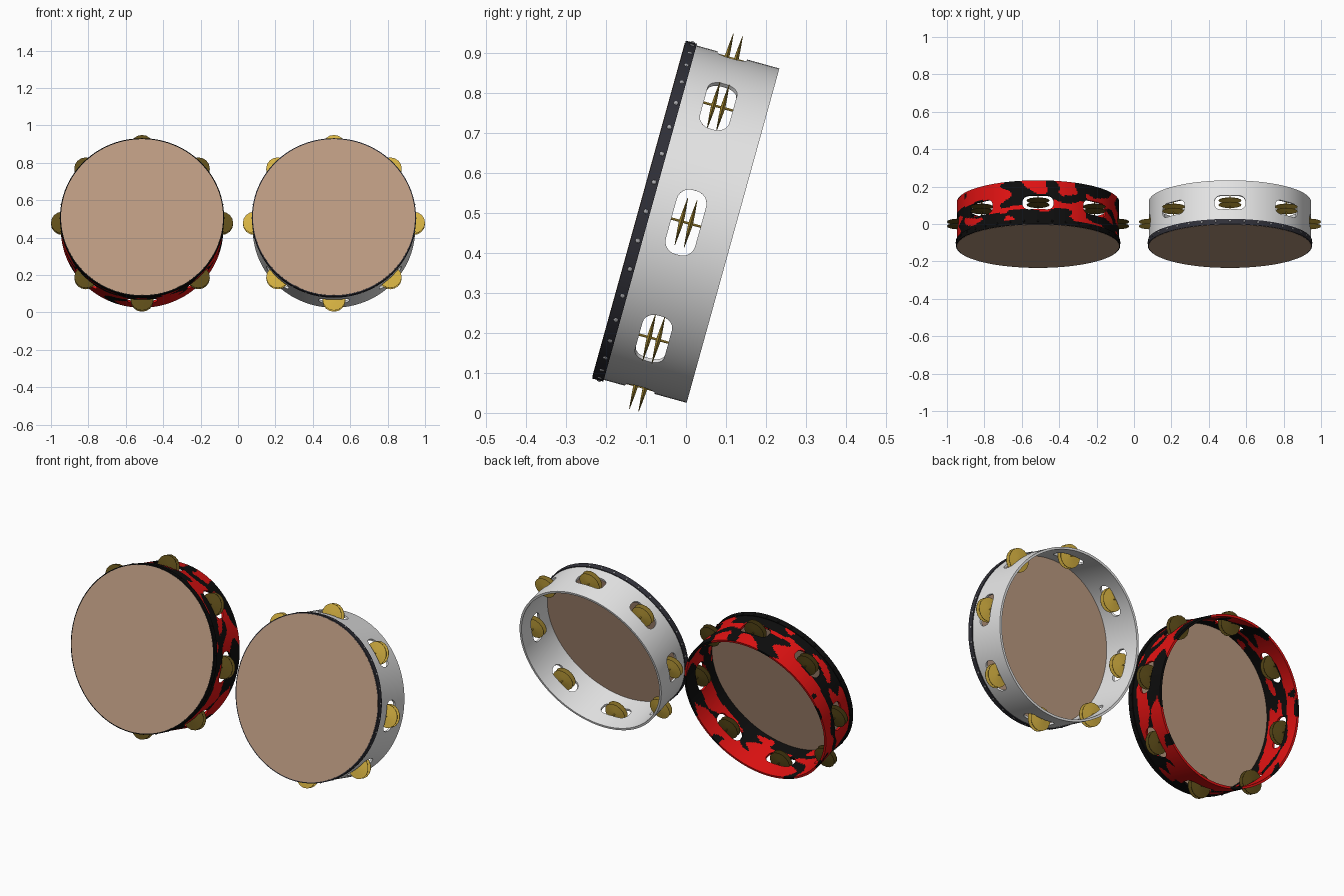
import bpy, bmesh, math
from mathutils import Matrix, Vector, noise

if "Cube" in bpy.data.objects:
    bpy.data.objects.remove(bpy.data.objects["Cube"])

R, T, H = 0.434, 0.012, 0.122        # rim radius, wall thickness, half depth
TILT = math.radians(74.5)


def material(name, r, g, b):
    m = bpy.data.materials.new(name)
    m.diffuse_color = (r, g, b, 1)
    m.use_nodes = True
    m.node_tree.nodes["Principled BSDF"].inputs["Base Color"].default_value = m.diffuse_color
    return m


SKIN = material("tan skin", 0.50, 0.325, 0.22)
WHITE = material("silver white", 0.80, 0.80, 0.80)
RED = material("red", 0.75, 0.006, 0.006)
BLACK = material("black", 0.004, 0.004, 0.004)
CHARCOAL = material("charcoal", 0.03, 0.03, 0.04)
STEEL = material("steel", 0.40, 0.40, 0.42)
GOLD = material("gold", 0.68, 0.45, 0.055)
BRONZE = material("dark bronze", 0.115, 0.076, 0.010)


def finish(name, bm, mats, world):
    bmesh.ops.recalc_face_normals(bm, faces=bm.faces)
    me = bpy.data.meshes.new(name)
    bm.to_mesh(me)
    bm.free()
    for m in mats:
        me.materials.append(m)
    ob = bpy.data.objects.new(name, me)
    bpy.context.collection.objects.link(ob)
    ob.matrix_world = world
    me.shade_smooth()
    me.set_sharp_from_angle(angle=math.radians(35))
    return ob


def lathe(bm, profile, n, mat=Matrix(), closed=True):
    """Revolve (radius, z) points round z."""
    rings = []
    for r, z in profile:
        if r == 0:
            rings.append([bm.verts.new(mat @ Vector((0, 0, z)))] * n)
        else:
            rings.append([bm.verts.new(mat @ Vector((r * math.cos(a), r * math.sin(a), z)))
                          for a in (2 * math.pi * i / n for i in range(n))])
    pairs = list(zip(rings, rings[1:]))
    if closed:
        pairs.append((rings[-1], rings[0]))
    for a, b in pairs:
        for i in range(n):
            j = (i + 1) % n
            quad = list(dict.fromkeys((a[i], a[j], b[j], b[i])))
            if len(quad) > 2:
                bm.faces.new(quad)


def slot_cutters(world):
    """Eight rounded windows reaching through the wall."""
    bm = bmesh.new()
    hl, hw, c = 0.083, 0.038, 0.032
    outline = []
    for k, (sx, sz) in enumerate(((1, 1), (-1, 1), (-1, -1), (1, -1))):
        for s in range(7):
            a = math.pi / 2 * (k + s / 6)
            outline.append((sx * (hl - c) + c * math.cos(a), sz * (hw - c) + c * math.sin(a)))
    for i in range(8):
        rot = Matrix.Rotation(i * math.pi / 4 + 1e-4, 4, 'Z')
        lo, hi = [[bm.verts.new(rot @ Vector((r, t, z))) for t, z in outline] for r in (0.36, 0.50)]
        bm.faces.new(lo)
        bm.faces.new(hi)
        for j in range(len(outline)):
            k = (j + 1) % len(outline)
            bm.faces.new((lo[j], lo[k], hi[k], hi[j]))
    ob = finish("slot_cutter", bm, [], world)
    ob.hide_render = True
    return ob


def is_black(p):
    """Flame-like blotches, running together near the drum head."""
    q = Vector((p.x * 5.5, p.y * 5.5, p.z * 13))
    q += 1.1 * noise.noise_vector(q * 0.7)
    return noise.noise(q) + max(0, p.z - 0.03) * 6 > 0.10


def rim(name, world, mats, n, rows):
    bm = bmesh.new()
    zs = [-H + (2 * H - 0.004) * i / rows for i in range(rows + 1)]
    lathe(bm, [(R, z) for z in zs] + [(R - T, z) for z in reversed(zs)], n)
    ob = finish(name, bm, mats, world)
    cutter = slot_cutters(world)
    mod = ob.modifiers.new("slots", 'BOOLEAN')
    mod.operation, mod.solver, mod.object = 'DIFFERENCE', 'EXACT', cutter
    bpy.context.view_layer.update()
    me = bpy.data.meshes.new_from_object(ob.evaluated_get(bpy.context.evaluated_depsgraph_get()))
    ob.modifiers.clear()
    ob.data = me
    bpy.data.objects.remove(cutter)
    me.materials.clear()
    for m in mats:
        me.materials.append(m)
    for f in me.polygons:
        f.material_index = int(len(mats) > 1 and is_black(f.center))
    me.shade_smooth()
    me.set_sharp_from_angle(angle=math.radians(35))


def tambourine(prefix, x, rim_mats, band_mat, stud_mat, jingle_mat, n, rows):
    world = Matrix.Translation((x, 0, 0.476)) @ Matrix.Rotation(TILT, 4, 'X')
    rim(prefix + "_rim", world, rim_mats, n, rows)

    # drum head
    bm = bmesh.new()
    lathe(bm, [(0, H + 0.001), (R - 0.001, H + 0.001), (R - 0.001, H - 0.005), (0, H - 0.005)],
          96, closed=False)
    finish(prefix + "_head", bm, [SKIN], world)

    # band holding the head
    bm = bmesh.new()
    lathe(bm, [(R - 0.002, H), (R + 0.0045, H), (R + 0.0045, H - 0.029), (R - 0.002, H - 0.029)], 96)
    finish(prefix + "_band", bm, [band_mat], world)

    # studs round the band
    bm = bmesh.new()
    for i in range(36):
        m = (Matrix.Rotation(i * math.pi / 18, 4, 'Z')
             @ Matrix.Translation((R + 0.004, 0, H - 0.018)) @ Matrix.Diagonal((0.6, 1, 1, 1)))
        bmesh.ops.create_uvsphere(bm, u_segments=8, v_segments=6, radius=0.0062, matrix=m)
    finish(prefix + "_studs", bm, [stud_mat], world)

    # pairs of jingles on pins
    bm = bmesh.new()
    for i in range(8):
        m = Matrix.Rotation(i * math.pi / 4, 4, 'Z') @ Matrix.Translation((R - 0.008, 0, 0))
        for z in (-0.012, 0.012):
            lathe(bm, [(0, z + 0.006), (0.022, z + 0.0045), (0.061, z + 0.0007),
                       (0.061, z - 0.0007), (0.022, z - 0.0045), (0, z - 0.006)], 16, m, False)
        lathe(bm, [(0, 0.04), (0.003, 0.04), (0.003, -0.04), (0, -0.04)], 8, m, False)
    finish(prefix + "_jingles", bm, [jingle_mat], world)


tambourine("red", -0.513, [RED, BLACK], BLACK, BLACK, BRONZE, 320, 32)
tambourine("white", 0.513, [WHITE], CHARCOAL, STEEL, GOLD, 128, 8)
